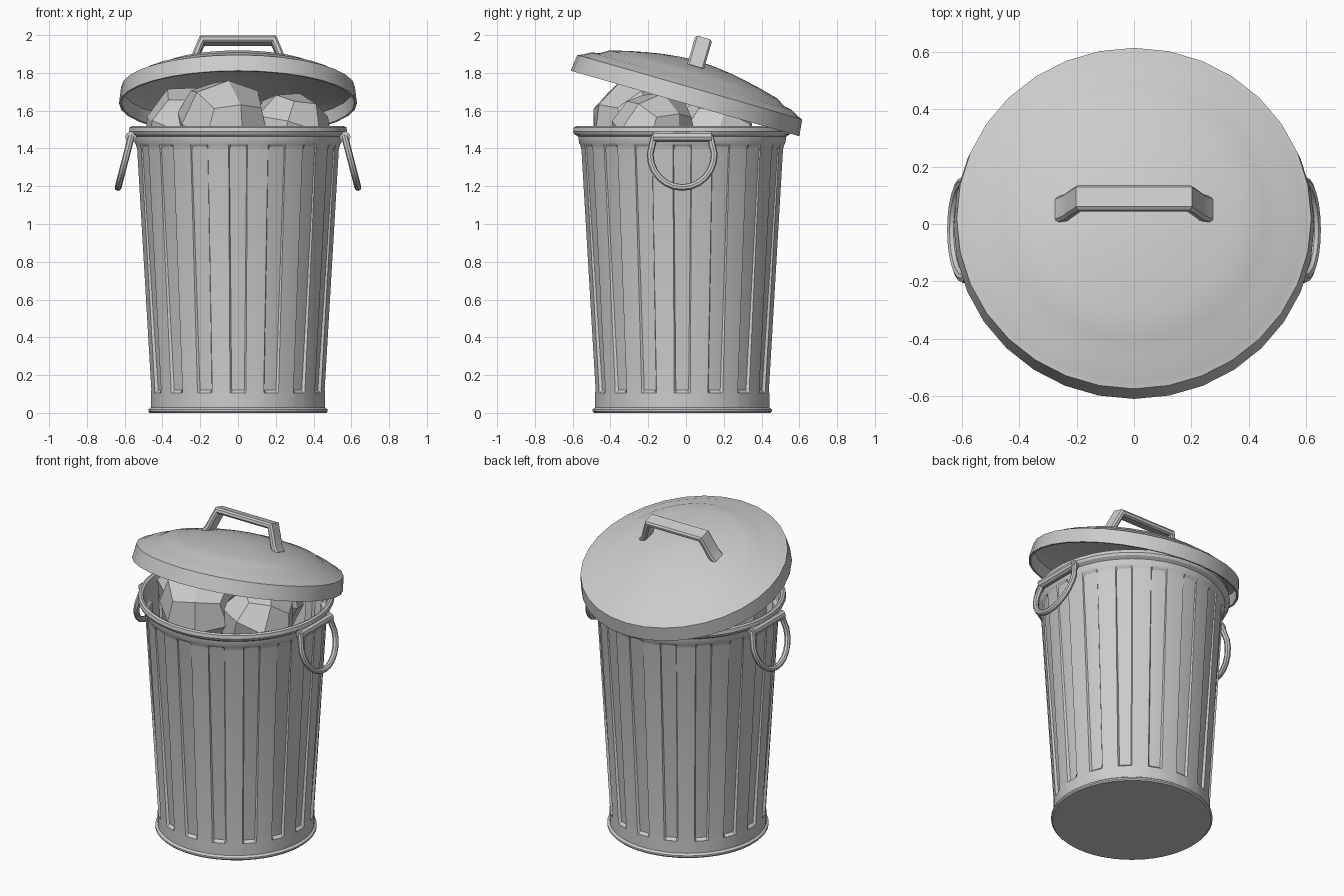
import bpy, bmesh, math, random
from mathutils import Vector, Matrix

cube = bpy.data.objects.get("Cube")
if cube:
    bpy.data.objects.remove(cube)

GREY = (0.6, 0.6, 0.6, 1)
steel = bpy.data.materials.new("grey_steel")
steel.use_nodes = True
steel.diffuse_color = GREY
for node in steel.node_tree.nodes:
    if node.type == 'BSDF_PRINCIPLED':
        node.inputs["Base Color"].default_value = GREY

BIN_Y = -0.02


def finish(name, bm, smooth=True, matrix=None):
    bmesh.ops.recalc_face_normals(bm, faces=bm.faces)
    mesh = bpy.data.meshes.new(name)
    bm.to_mesh(mesh)
    bm.free()
    if matrix:
        mesh.transform(matrix)
    mesh.materials.append(steel)
    obj = bpy.data.objects.new(name, mesh)
    bpy.context.collection.objects.link(obj)
    if smooth:
        bpy.ops.object.select_all(action='DESELECT')
        obj.select_set(True)
        bpy.context.view_layer.objects.active = obj
        bpy.ops.object.shade_smooth_by_angle(angle=math.radians(30))
    return obj


def loft(rings, closed=False):
    """Skin a list of point loops; cap the ends unless closed."""
    bm = bmesh.new()
    loops = [[bm.verts.new(p) for p in ring] for ring in rings]
    n = len(loops[0])
    pairs = list(zip(loops, loops[1:]))
    if closed:
        pairs.append((loops[-1], loops[0]))
    for a, b in pairs:
        for i in range(n):
            j = (i + 1) % n
            bm.faces.new((a[i], a[j], b[j], b[i]))
    if not closed:
        bm.faces.new(loops[0])
        bm.faces.new(loops[-1])
    return bm


def sweep(path, section, binormal, closed=False):
    """Carry a section along a planar path with mitred corners."""
    path = [Vector(p) for p in path]
    b = Vector(binormal).normalized()
    rings = []
    for i, p in enumerate(path):
        before = path[i - 1] if i or closed else p
        after = path[(i + 1) % len(path)] if i < len(path) - 1 or closed else p
        d1, d2 = (p - before).normalized(), (after - p).normalized()
        t = (d1 + d2).normalized()
        miter = 1 / max(t.dot(d2 if d2.length else d1), 0.5)
        nrm = b.cross(t)
        rings.append([p + nrm * (u * miter) + b * v for u, v in section])
    return loft(rings, closed)


def circle(r, n):
    return [(r * math.cos(math.tau * i / n), r * math.sin(math.tau * i / n)) for i in range(n)]


# Fluted can: radius, height, groove depth
profile = [(0.468, 0, 0), (0.476, 0.008, 0), (0.476, 0.018, 0), (0.462, 0.028, 0),
           (0.462, 0.105, 0), (0.461, 0.125, 0.022), (0.536, 1.395, 0.022),
           (0.541, 1.418, 0), (0.548, 1.43, 0), (0.551, 1.462, 0), (0.572, 1.475, 0),
           (0.579, 1.49, 0), (0.575, 1.512, 0), (0.562, 1.518, 0), (0.548, 1.512, 0),
           (0.535, 1.47, 0), (0.44, 0.05, 0)]
flutes = 16
# Angle within one flute (degrees) and whether it lies in the groove
steps = [(-5.3, 0), (-4, 1), (4, 1), (5.3, 0), (11.25, 0)]
rings = []
for r, z, depth in profile:
    ring = []
    for k in range(flutes):
        for deg, inside in steps:
            a = math.radians(deg + k * 360 / flutes)
            rad = r - depth * inside
            ring.append((rad * math.cos(a), rad * math.sin(a) + BIN_Y, z))
    rings.append(ring)
finish("can_body", loft(rings))

# Tilted lid: domed and stepped shell
tilt = Matrix.Translation((0, -0.005, 1.638)) @ Matrix.Rotation(math.radians(-16), 4, 'X')
lid_profile = [(0.02, 0.217), (0.2, 0.197), (0.36, 0.164), (0.455, 0.135), (0.5, 0.112),
               (0.55, 0.102), (0.59, 0.078), (0.606, 0.07), (0.617, 0), (0.63, 0),
               (0.619, 0.09), (0.596, 0.098), (0.555, 0.122), (0.508, 0.132),
               (0.462, 0.16), (0.36, 0.186), (0.28, 0.203), (0.2, 0.218),
               (0.1, 0.23), (0.02, 0.235)]
finish("lid", loft([[(x, y, h) for x, y in circle(r, 32)] for r, h in lid_profile]), matrix=tilt)

# Lid handle: chamfered strap with splayed legs
half = [(0.262, 0.195), (0.235, 0.232), (0.215, 0.285), (0.19, 0.345)]
path = [(-x, 0, h) for x, h in half] + [(x, 0, h) for x, h in reversed(half)]
w, t, c = 0.046, 0.018, 0.01
strap = [(t, w - c), (t - c, w), (c - t, w), (-t, w - c),
         (-t, c - w), (c - t, -w), (t - c, -w), (t, c - w)]
finish("lid_handle", sweep(path, strap, (0, 1, 0)), matrix=tilt)

# Side handles: hinge sleeve with a hanging loop
for side, name in ((1, "left"), (-1, "right")):
    top = Vector((side * 0.567, BIN_Y, 1.455))
    down = Vector((side * 0.068, 0, -0.262))
    across = Vector((0, 1, 0))
    loop = [top + across * -0.15, top + across * 0.15]
    for i in range(13):
        a = math.pi * i / 12
        loop.append(top + across * 0.17 * math.cos(a) + down * (0.33 + 0.67 * math.sin(a)))
    finish(name + "_handle_loop",
           sweep(loop, circle(0.018, 8), down.cross(across), closed=True))
    ends = [top + across * s + Vector((0, 0, 0.006)) for s in (-0.155, 0.155)]
    finish(name + "_handle_hinge", sweep(ends, circle(0.029, 10), (0, 0, 1)))

# Faceted rubbish lumps heaped in the can
random.seed(4)
lumps = [((-0.09, -0.27, 1.53), 0.25), ((-0.27, -0.04, 1.49), 0.235),
         ((0.27, -0.17, 1.49), 0.225), ((0.08, 0.14, 1.44), 0.24)]
for i, (centre, size) in enumerate(lumps):
    bm = bmesh.new()
    bmesh.ops.create_cube(bm, size=2)
    bmesh.ops.subdivide_edges(bm, edges=bm.edges[:], cuts=1, use_grid_fill=True)
    spin = Matrix.Rotation(0.5 + i * 0.9, 3, 'Z') @ Matrix.Rotation(0.35, 3, 'X')
    for v in bm.verts:
        v.co = Vector(centre) + spin @ v.co.normalized() * size * random.uniform(0.93, 1.08)
    finish("rubbish_lump_%d" % (i + 1), bm, smooth=False)
